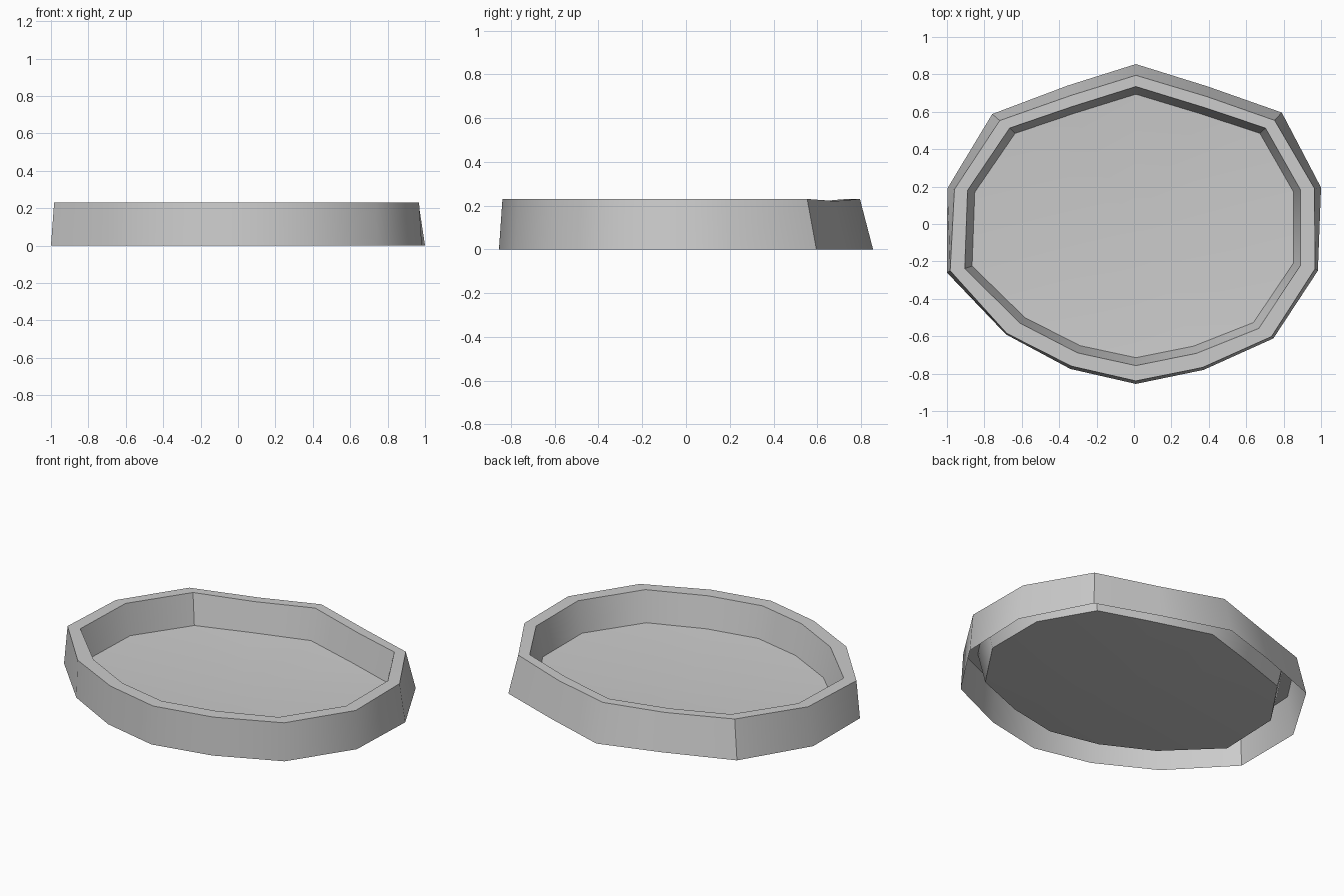
import bpy, bmesh, math

if "Cube" in bpy.data.objects:
    bpy.data.objects.remove(bpy.data.objects["Cube"])

# Outlines seen from above, counter-clockwise, starting at the back point
foot = [(.01, .855), (-.355, .74), (-.758, .588), (-.998, .19), (-1, -.26), (-.685, -.59), (-.34, -.775),
        (.01, -.855), (.372, -.78), (.745, -.612), (.983, -.25), (1, .195), (.79, .596), (.395, .735)]
rim_outer = [(.01, .795), (-.338, .687), (-.718, .553), (-.96, .185), (-.983, -.25), (-.68, -.585), (-.335, -.76),
             (.01, -.839), (.367, -.767), (.735, -.602), (.968, -.24), (.965, .19), (.752, .554), (.39, .681)]
rim_inner = [(.01, .735), (-.33, .628), (-.665, .513), (-.89, .18), (-.905, -.238), (-.61, -.53), (-.302, -.689),
             (.01, -.757), (.332, -.692), (.667, -.558), (.89, -.222), (.89, .183), (.703, .513), (.385, .62)]
floor = [(.01 + (x - .01) * .957, y * .944) for x, y in rim_inner]
HEIGHT, FLOOR_Z, FLOOR_CENTRE_Z = .23, .046, .005
N = len(foot)


def rim_z(i):
    # the rim sags slightly midway along the two back edges
    return .22 if i in (1, N - 1) else HEIGHT


bm = bmesh.new()
rings = []
for outline, z in ((foot, lambda i: 0), (rim_outer, rim_z), (rim_inner, rim_z), (floor, lambda i: FLOOR_Z)):
    rings.append([bm.verts.new((x, y, z(i))) for i, (x, y) in enumerate(outline)])

# Outer wall, rim and inner wall
for low, high in zip(rings, rings[1:]):
    for i in range(N):
        j = (i + 1) % N
        bm.faces.new((low[i], low[j], high[j], high[i]))

# Slightly dished floor; the underside stays open
centre = bm.verts.new((0, 0, FLOOR_CENTRE_Z))
for i in range(N):
    bm.faces.new((rings[-1][i], rings[-1][(i + 1) % N], centre))

mesh = bpy.data.meshes.new("tray")
bm.to_mesh(mesh)
bm.free()
tray = bpy.data.objects.new("tray", mesh)
bpy.context.collection.objects.link(tray)
bpy.context.view_layer.objects.active = tray
tray.select_set(True)
bpy.ops.object.shade_smooth_by_angle(angle=math.radians(35.5))
